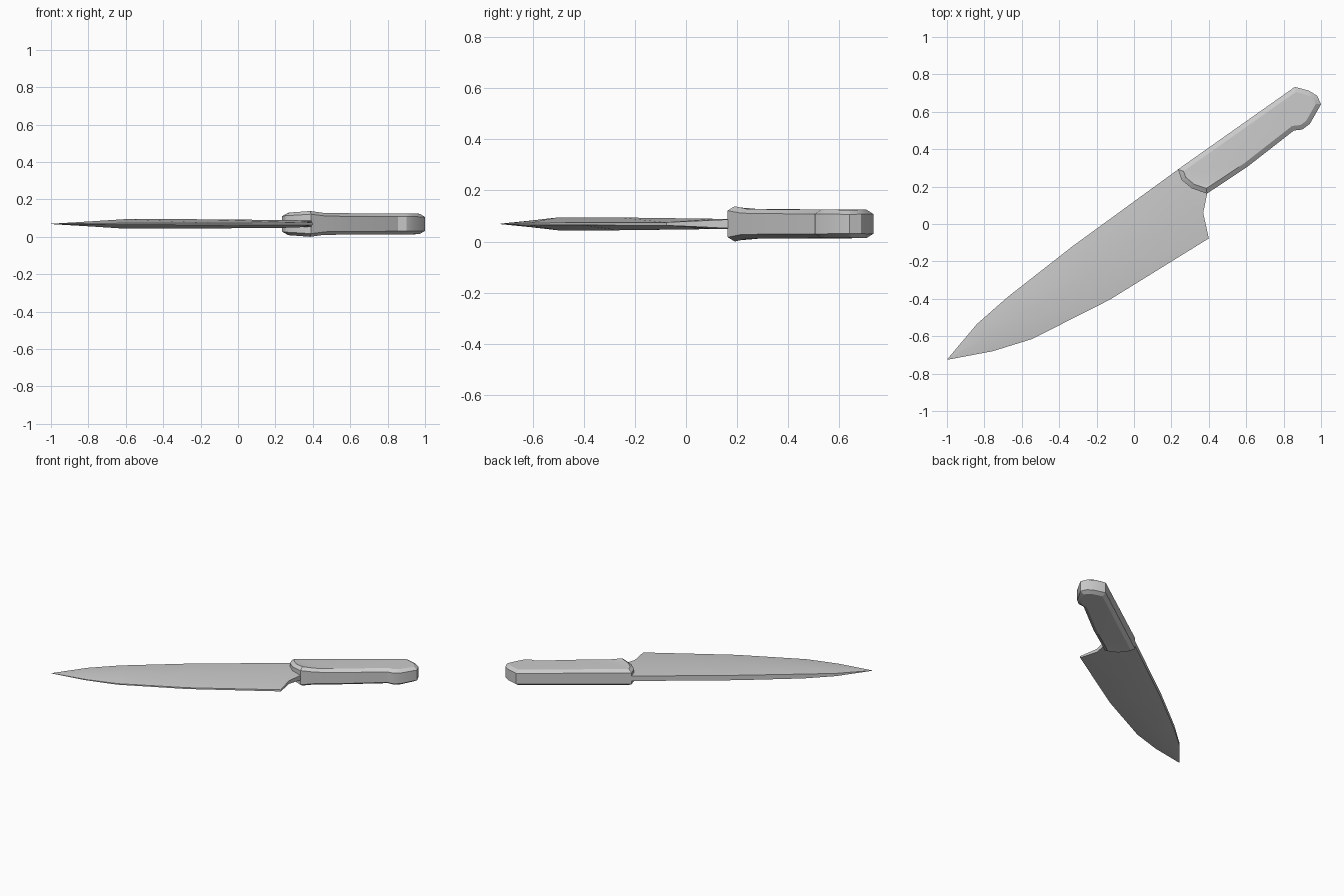
import bpy, bmesh, math
from mathutils import Vector

if "Cube" in bpy.data.objects:
    bpy.data.objects.remove(bpy.data.objects["Cube"])

MID = 0.074  # height of the knife's mid-plane


def finish(name, bm):
    bmesh.ops.recalc_face_normals(bm, faces=bm.faces)
    me = bpy.data.meshes.new(name)
    bm.to_mesh(me)
    bm.free()
    ob = bpy.data.objects.new(name, me)
    bpy.context.collection.objects.link(ob)
    bpy.ops.object.select_all(action='DESELECT')
    ob.select_set(True)
    bpy.context.view_layer.objects.active = ob
    bpy.ops.object.shade_smooth_by_angle(angle=math.radians(25))
    return ob


def loft(bm, rings):
    for a, b in zip(rings, rings[1:]):
        n = len(a)
        for i in range(n):
            j = (i + 1) % n
            bm.faces.new((a[i], a[j], b[j], b[i]))
    bm.faces.new(rings[0])
    bm.faces.new(rings[-1])


# Blade: stations of spine point, edge point, half thickness at spine / middle / edge
stations = [
    ((-0.999, -0.724), (-0.998, -0.726), .001, .001, .001),
    ((-0.84, -0.535), (-0.755, -0.68), .010, .013, .003),
    ((-0.675, -0.39), (-0.545, -0.615), .016, .025, .004),
    ((-0.33, -0.12), (-0.13, -0.405), .018, .025, .005),
    ((0.236, 0.292), (0.40, -0.077), .018, .020, .006),
    ((0.26, 0.295), (0.37, 0.06), .018, .018, .012),
    ((0.30, 0.31), (0.395, 0.18), .018, .018, .018),
]
bm = bmesh.new()
rings = []
for s, e, ts, tm, te in stations:
    s, e = Vector(s), Vector(e)
    m = (s + e) / 2
    half = [(s, ts), (m, tm), (e, te)]
    pts = [(p.x, p.y, MID + t) for p, t in half]
    pts += [(p.x, p.y, MID - t) for p, t in reversed(half)]
    rings.append([bm.verts.new(p) for p in pts])
loft(bm, rings)
finish("blade", bm)

# Handle: outline (clockwise from above) with half height of the flat face
outline = [
    (0.235, 0.292, .058), (0.86, 0.733, .056), (0.935, 0.713, .056),
    (0.98, 0.685, .055), (1.0, 0.64, .054), (0.94, 0.535, .056),
    (0.90, 0.505, .056), (0.855, 0.50, .056), (0.605, 0.305, .057),
    (0.47, 0.215, .059), (0.39, 0.163, .069), (0.31, 0.19, .064),
    (0.255, 0.235, .061),
]
pts = [Vector(p[:2]) for p in outline]


def inset(i, d):
    a, p, b = pts[i - 1], pts[i], pts[(i + 1) % len(pts)]
    u, v = (p - a).normalized(), (b - p).normalized()
    n1, n2 = Vector((u.y, -u.x)), Vector((v.y, -v.x))
    n = (n1 + n2).normalized()
    return p + n * d / max(n.dot(n1), 0.6)


bm = bmesh.new()
rings = []
for sign, layers in ((-1, ((.025, 0), (0, .017))), (1, ((0, .017), (.025, 0)))):
    for d, drop in layers:
        ring = []
        for i, (x, y, h) in enumerate(outline):
            p = inset(i, d)
            ring.append(bm.verts.new((p.x, p.y, MID + sign * (h - drop))))
        rings.append(ring)
loft(bm, rings)
bottom = min(v.co.z for v in bm.verts)
bmesh.ops.triangulate(bm, faces=[f for f in bm.faces if len(f.verts) > 4])
finish("handle", bm)

# Stand everything on the ground plane
for ob in bpy.context.scene.objects:
    ob.location.z -= bottom
